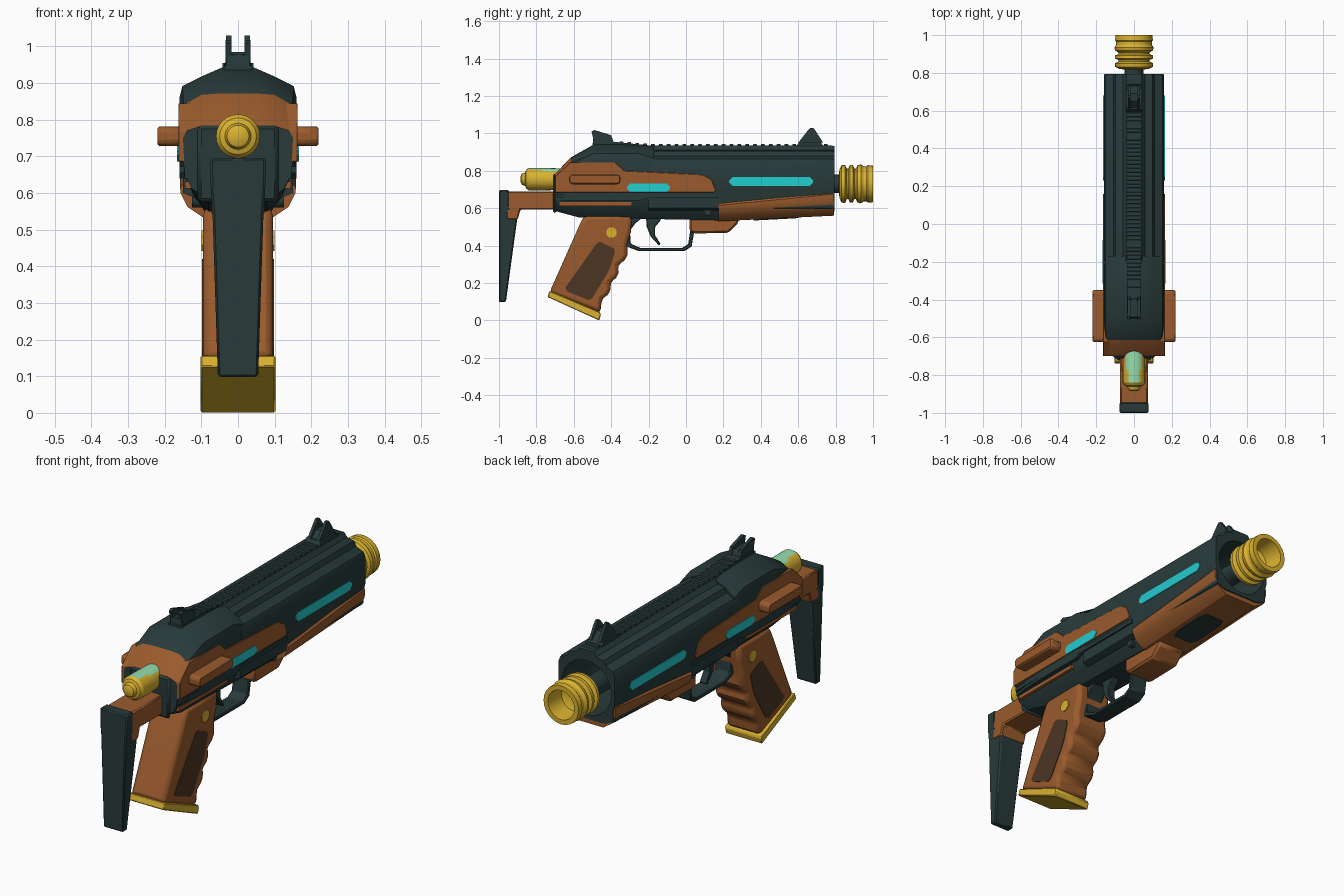
import bpy, bmesh, math

if "Cube" in bpy.data.objects:
    bpy.data.objects.remove(bpy.data.objects["Cube"])


def material(name, r, g, b):
    m = bpy.data.materials.new(name)
    m.diffuse_color = [((c / 255 + 0.055) / 1.055) ** 2.4 for c in (r, g, b)] + [1]
    m.use_nodes = True
    m.node_tree.nodes["Principled BSDF"].inputs["Base Color"].default_value = m.diffuse_color
    return m


DARK = material("dark slate", 40, 58, 58)
ORANGE = material("burnt orange", 154, 91, 45)
GOLD = material("gold", 218, 178, 48)
CYAN = material("cyan light", 34, 205, 208)
MINT = material("mint", 150, 222, 172)
BROWN = material("dark brown", 76, 54, 36)


def finish(name, bm, mats, bevel=0, segs=1):
    bmesh.ops.recalc_face_normals(bm, faces=bm.faces[:])
    me = bpy.data.meshes.new(name)
    bm.to_mesh(me)
    bm.free()
    ob = bpy.data.objects.new(name, me)
    bpy.context.collection.objects.link(ob)
    for m in mats:
        me.materials.append(m)
    if bevel:
        b = ob.modifiers.new("bevel", 'BEVEL')
        b.width, b.segments, b.limit_method = bevel, segs, 'ANGLE'
        b.angle_limit = math.radians(35)
    return ob


def skin(bm, rings):
    """Join rings of points with quads and cap both ends."""
    rows = [[bm.verts.new(p) for p in r] for r in rings]
    n = len(rows[0])
    for a, b in zip(rows, rows[1:]):
        for i in range(n):
            j = (i + 1) % n
            bm.faces.new((a[i], a[j], b[j], b[i]))
    bm.faces.new(rows[0])
    bm.faces.new(rows[-1][::-1])


def prism(name, pts, x0, x1, mat, bevel=0, segs=1):
    """Side profile of (y, z) points extruded from x0 to x1."""
    bm = bmesh.new()
    skin(bm, [[(x, y, z) for y, z in pts] for x in (x0, x1)])
    return finish(name, bm, [mat], bevel, segs)


def pair(name, pts, x0, x1, mat, bevel=0, segs=1):
    for s, side in ((1, "right_"), (-1, "left_")):
        prism(side + name, pts, s * x0, s * x1, mat, bevel, segs)


def loft(name, sections, mats, bevel=0):
    """Half cross-sections (y, [(x, z)...]) mirrored in x and joined along y."""
    bm = bmesh.new()
    skin(bm, [[(x, y, z) for x, z in h] + [(-x, y, z) for x, z in h[::-1]]
              for y, h in sections])
    return finish(name, bm, mats, bevel)


def lathe(name, prof, zc, mats, n=20):
    """(y, radius) profile turned about the y axis at height zc."""
    bm = bmesh.new()
    skin(bm, [[(r * math.cos(2 * math.pi * i / n), y, zc + r * math.sin(2 * math.pi * i / n))
               for i in range(n)] for y, r in prof])
    return finish(name, bm, mats)


def box(y0, y1, z0, z1):
    return [(y0, z0), (y1, z0), (y1, z1), (y0, z1)]


def lozenge(y0, y1, z0, z1, c):
    return [(y0, z0 + c), (y0 + c, z0), (y1 - c, z0), (y1, z0 + c),
            (y1, z1 - c), (y1 - c, z1), (y0 + c, z1), (y0, z1 - c)]


# Fluted barrel shroud, and the fore grip wrapped under it
sec = [(.04, .935), (.058, .912), (.098, .905), (.108, .88), (.15, .862), (.16, .84),
       (.16, .70), (.15, .66), (.15, .60), (.10, .58)]
front = [(x * .98, .74 + (z - .74) * .98) for x, z in sec]
shroud = loft("barrel_shroud", [(-.2, sec), (.78, sec), (.795, front)], [DARK])
fore_grip = loft("fore_grip", [
    (.175, [(.15, .625), (.158, .615), (.157, .60), (.138, .562), (.09, .53)]),
    (.79, [(.15, .685), (.158, .675), (.157, .635), (.138, .593), (.09, .56)])], [ORANGE])
for ob, r in ((shroud, .138), (fore_grip, .142)):
    cutter = lathe("bore_cutter", [(.5, r), (.9, r)], .74, [DARK], 24)
    cutter.hide_render = True
    mod = ob.modifiers.new("bore", 'BOOLEAN')
    mod.object, mod.operation, mod.solver = cutter, 'DIFFERENCE', 'EXACT'
    bpy.context.view_layer.objects.active = ob
    bpy.ops.object.modifier_apply(modifier="bore")
    bpy.data.objects.remove(cutter)
loft("fore_grip_pad", [(.36, [(.05, .56), (.05, .534)]), (.40, [(.065, .56), (.065, .536)]),
                       (.56, [(.065, .57), (.065, .5445)]), (.60, [(.05, .57), (.05, .547)])], [DARK])

# Barrel and ribbed muzzle
lathe("barrel", [(.49, .05), (.83, .05)], .73, [DARK])
lathe("muzzle", [(.818, .045), (.82, .075), (.832, .10), (.85, .102), (.86, .082), (.868, .082),
                 (.876, .10), (.892, .10), (.9, .082), (.908, .082), (.918, .10), (.935, .104),
                 (.95, .094), (.965, .094), (.972, .10), (1, .098), (1, .074), (.9, .068),
                 (.88, .02)], .73, [GOLD], 24)

# Rear upper receiver: dark hump with an orange rear slope
hump = loft("upper_receiver", [
    (-.17, [(.04, .93), (.10, .905), (.152, .865), (.155, .83), (.155, .66)]),
    (-.25, [(.045, .938), (.10, .916), (.152, .892), (.16, .86), (.16, .64)]),
    (-.49, [(.045, .942), (.10, .918), (.152, .892), (.16, .86), (.16, .64)]),
    (-.615, [(.05, .872), (.10, .868), (.148, .84), (.158, .81), (.155, .64)]),
    (-.70, [(.05, .785), (.10, .783), (.14, .77), (.15, .75), (.145, .64)])], [DARK, ORANGE])
for p in hump.data.polygons:
    p.material_index = int(p.center.y < -.62 and p.normal.z > .2)
prism("rear_plate", box(-.712, -.69, .575, .785), -.11, .11, DARK, .01)

# Orange side panels, grab bars and light strips
pair("side_panel", [(-.70, .685), (-.70, .77), (-.62, .845), (-.38, .845), (-.33, .80),
                    (.085, .78), (.135, .755), (.16, .695), (.15, .685)], .12, .163, ORANGE, .002)
pair("grab_bar", lozenge(-.625, -.35, .728, .782, .012), .15, .22, ORANGE, .006)
pair("rear_light", lozenge(-.315, -.085, .686, .732, .018), .157, .166, CYAN)
pair("front_light", lozenge(.23, .68, .72, .766, .018), .155, .163, CYAN)

# Lower receiver with stripe, rail and pins
loft("lower_receiver", [
    (-.70, [(.15, .69), (.145, .65), (.125, .61), (.08, .585)]),
    (-.57, [(.15, .69), (.145, .65), (.12, .59), (.08, .55)]),
    (.18, [(.15, .69), (.145, .65), (.12, .59), (.08, .535)])], [DARK])
pair("lower_rail", box(-.69, .17, .655, .673), .12, .159, DARK)
pair("lower_stripe", box(-.68, -.29, .613, .632), .10, .145, ORANGE)
pair("pin", [(.115 + .02 * math.cos(a * math.pi / 6), .58 + .02 * math.sin(a * math.pi / 6))
             for a in range(12)], .08, .125, DARK)
prism("guard_mount", [(.02, .56), (.02, .475), (.05, .465), (.225, .468), (.28, .52), (.28, .56)],
      -.075, .075, ORANGE, .01)

# Trigger and guard
prism("trigger_guard", [(-.36, .56), (-.36, .43), (-.31, .392), (-.25, .37), (-.01, .37),
                        (.03, .395), (.045, .48), (.022, .48), (.012, .408), (-.02, .388),
                        (-.245, .388), (-.295, .41), (-.30, .48), (-.27, .52), (-.22, .56)],
      -.045, .045, DARK, .004)
prism("trigger", [(-.215, .57), (-.21, .50), (-.19, .45), (-.145, .40), (-.135, .407),
                  (-.165, .455), (-.165, .50), (-.14, .53), (-.12, .57)], -.02, .02, DARK, .004)

# Pistol grip with finger grooves, inlays, buttons and gold base
prism("pistol_grip", [(-.565, .52), (-.545, .56), (-.29, .56), (-.295, .47), (-.315, .41),
                      (-.312, .35), (-.33, .32), (-.365, .295), (-.36, .255), (-.375, .225),
                      (-.405, .205), (-.40, .165), (-.42, .135), (-.45, .115), (-.458, .04),
                      (-.73, .15)], -.095, .095, ORANGE, .02, 2)
pair("grip_inlay", [(-.475, .415), (-.455, .42), (-.385, .385), (-.38, .365), (-.41, .27),
                    (-.50, .12), (-.52, .108), (-.635, .155), (-.645, .175)], .09, .098, BROWN)
pair("grip_button", [(-.398 + .03 * math.cos(a * math.pi / 4 + .39),
                      .47 + .03 * math.sin(a * math.pi / 4 + .39)) for a in range(8)],
     .09, .099, GOLD)
prism("grip_base", [(-.74, .125), (-.73, .158), (-.46, .045), (-.455, .03), (-.464, 0)],
      -.102, .102, GOLD, .004)

# Stock: orange arm and tapering dark butt
prism("stock_arm", [(-.96, .54), (-.965, .69), (-.69, .69), (-.69, .592), (-.885, .592),
                    (-.90, .54)], -.073, .073, ORANGE, .006)
bm = bmesh.new()
skin(bm, [[(-w, y0, z), (w, y0, z), (w, y1, z), (-w, y1, z)] for z, y0, y1, w in
          ((.098, -1, -.963, .055), (.56, -1, -.90, .07), (.60, -1, -.945, .074),
           (.696, -1, -.945, .076))])
finish("stock_butt", bm, [DARK], .006)

# Rear bolt with a mint upper side, narrower towards the back
bolt = lathe("rear_bolt", [(-.885, .015), (-.878, .03), (-.86, .036), (-.855, .05), (-.84, .06),
                           (-.77, .06), (-.67, .058)], .755, [GOLD, MINT], 24)
for p in bolt.data.polygons:
    limit = .72 if p.center.y > -.77 else .85
    p.material_index = int(p.normal.z > limit and p.normal.y > -.3)

# Serrated top rail and the two sights
prism("top_rail", [(-.50, .92), (-.50, .948), (-.385, .955), (-.18, .934), (.78, .936), (.78, .92)],
      -.038, .038, DARK)
for i in range(27):
    y = -.36 + i * .042
    z = .942 + max(0, -.18 - y) * .08
    prism("rail_tooth_%d" % i, [(y, .925), (y + .006, z), (y + .024, z), (y + .03, .925)],
          -.036, .036, DARK)
prism("front_sight_base", [(.59, .93), (.605, .955), (.72, .955), (.735, .93)], -.042, .042, DARK)
prism("front_sight_bridge", [(.61, .95), (.65, .985), (.69, .985), (.725, .95)], -.03, .03, DARK)
pair("front_sight_wing", [(.60, .95), (.655, 1.02), (.665, 1.03), (.68, 1.03), (.695, 1.01),
                          (.733, .95)], .018, .033, DARK)
prism("rear_sight_base", [(-.50, .93), (-.495, .98), (-.40, .975), (-.385, .93)],
      -.034, .034, DARK, .003)
pair("rear_sight_wing", [(-.49, .95), (-.505, 1.01), (-.49, 1.018), (-.40, .99), (-.385, .95)],
     .018, .034, DARK)

# Smooth shading with sharp edges kept
for ob in bpy.data.objects:
    ob.select_set(True)
    bpy.context.view_layer.objects.active = ob
bpy.ops.object.shade_smooth_by_angle(angle=math.radians(32))
